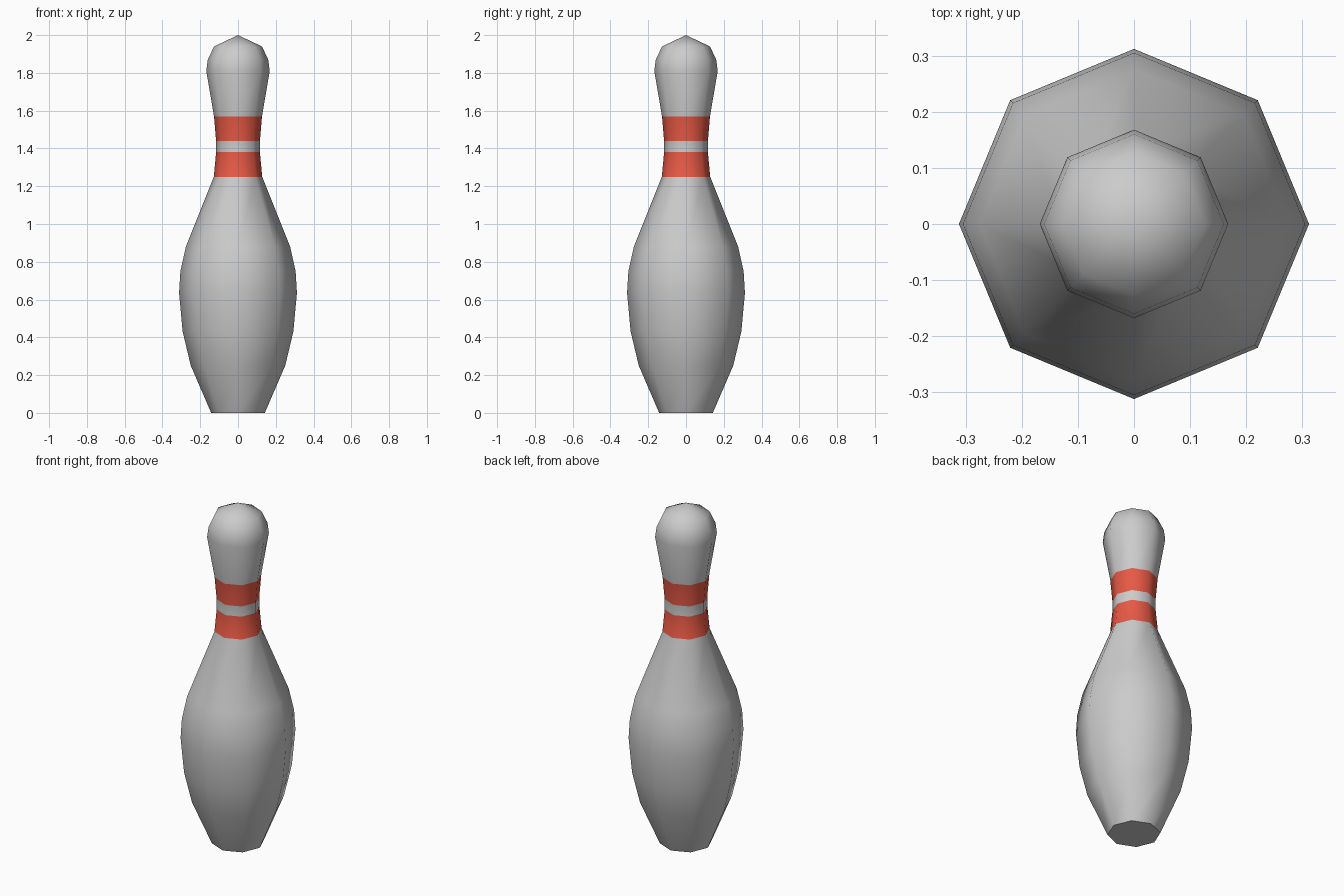
import bpy, bmesh, math

if "Cube" in bpy.data.objects:
    bpy.data.objects.remove(bpy.data.objects["Cube"])

SIDES = 8
# profile: (radius, height) from the base to just under the tip
PROFILE = [(0.142, 0.0), (0.25, 0.25), (0.293, 0.43), (0.312, 0.635),
           (0.305, 0.75), (0.276, 0.88), (0.128, 1.25), (0.116, 1.38),
           (0.116, 1.44), (0.127, 1.57), (0.168, 1.81), (0.16, 1.87),
           (0.127, 1.94)]
TIP = 2.0
STRIPES = (6, 8)  # profile segments painted red


def paint(name, color):
    mat = bpy.data.materials.new(name)
    mat.diffuse_color = color
    mat.use_nodes = True
    mat.node_tree.nodes["Principled BSDF"].inputs["Base Color"].default_value = mat.diffuse_color
    return mat


bm = bmesh.new()

# octagonal rings, one vertex on each axis
rings = []
for r, z in PROFILE:
    rings.append([bm.verts.new((r * math.cos(math.tau * i / SIDES),
                                r * math.sin(math.tau * i / SIDES), z))
                  for i in range(SIDES)])

# body walls with the two neck stripes
for s, (low, high) in enumerate(zip(rings, rings[1:])):
    for i in range(SIDES):
        j = (i + 1) % SIDES
        face = bm.faces.new((low[i], low[j], high[j], high[i]))
        face.material_index = 1 if s in STRIPES else 0

# flat base and pointed crown
bm.faces.new(rings[0][::-1])
tip = bm.verts.new((0, 0, TIP))
for i in range(SIDES):
    bm.faces.new((rings[-1][i], rings[-1][(i + 1) % SIDES], tip))

mesh = bpy.data.meshes.new("bowling_pin")
bm.to_mesh(mesh)
bm.free()
mesh.materials.append(paint("white_grey", (0.8, 0.8, 0.8, 1)))
mesh.materials.append(paint("stripe_red", (0.8, 0.1, 0.06, 1)))

pin = bpy.data.objects.new("bowling_pin", mesh)
bpy.context.collection.objects.link(pin)
bpy.context.view_layer.objects.active = pin
pin.select_set(True)
bpy.ops.object.shade_smooth_by_angle(angle=math.radians(50))
